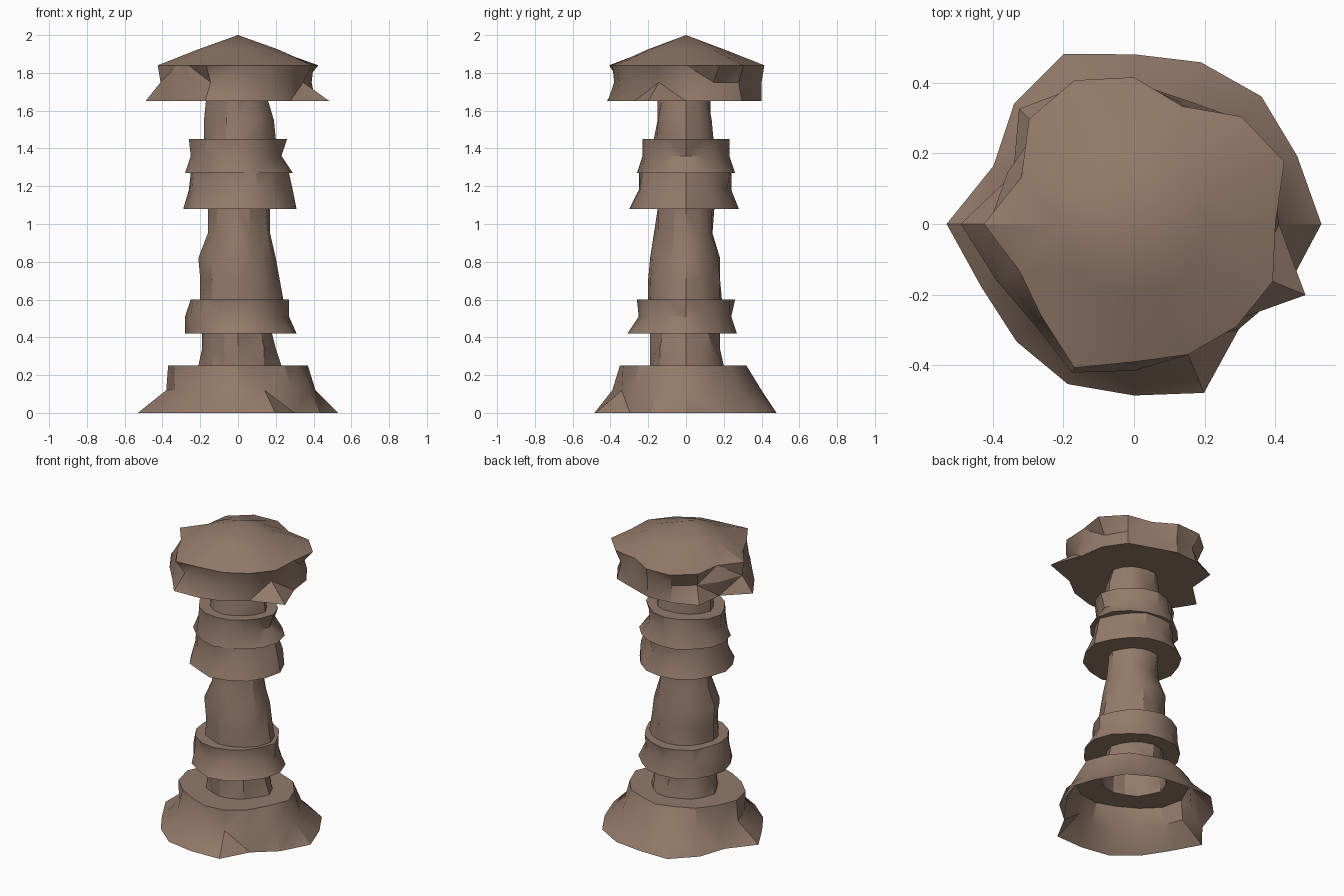
import bpy, bmesh, math, random

cube = bpy.data.objects.get("Cube")
if cube:
    bpy.data.objects.remove(cube, do_unlink=True)

random.seed(7)
SIDES = 16

clay = bpy.data.materials.new("brown clay")
clay.use_nodes = True
colour = (0.29, 0.195, 0.145, 1)
clay.diffuse_color = colour
clay.node_tree.nodes["Principled BSDF"].inputs["Base Color"].default_value = colour


def uneven(right, back, left, front):
    """Radii around a hand-shaped ring, passing through its four reaches."""
    reach = [right, back, left, front, right]
    radii = []
    for i in range(SIDES):
        quarter, step = divmod(i, SIDES // 4)
        t = step / (SIDES // 4)
        r = reach[quarter] * (1 - t) + reach[quarter + 1] * t
        radii.append(r * (random.uniform(0.92, 1.02) if step else 1))
    return radii


def ring(z, radii):
    """One level ring of points."""
    points = []
    for i, r in enumerate(radii):
        a = math.tau * i / SIDES
        points.append((r * math.cos(a), r * math.sin(a), z))
    return points


def skin(name, rings, apex=None):
    """Join rings into a wall, with an optional point on top."""
    bm = bmesh.new()
    loops = [[bm.verts.new(p) for p in r] for r in rings]
    for low, high in zip(loops, loops[1:]):
        for i in range(SIDES):
            j = (i + 1) % SIDES
            bm.faces.new((low[i], low[j], high[j], high[i]))
    if apex:
        tip = bm.verts.new((0, 0, apex))
        for i in range(SIDES):
            bm.faces.new((loops[-1][i], loops[-1][(i + 1) % SIDES], tip))
    bmesh.ops.triangulate(bm, faces=bm.faces[:])
    mesh = bpy.data.meshes.new(name)
    bm.to_mesh(mesh)
    bm.free()
    mesh.materials.append(clay)
    obj = bpy.data.objects.new(name, mesh)
    bpy.context.collection.objects.link(obj)
    bpy.ops.object.select_all(action="DESELECT")
    obj.select_set(True)
    bpy.context.view_layer.objects.active = obj
    bpy.ops.object.shade_smooth_by_angle(angle=math.radians(32))
    return obj


# Shaft sections: open tubes between the collars
foot_shaft = [ring(.25, uneven(.23, .2, .21, .19)),
              ring(.34, uneven(.2, .18, .19, .19)),
              ring(.42, uneven(.18, .18, .19, .19))]
middle_shaft = [ring(.6, uneven(.24, .19, .2, .2)),
                ring(.71, uneven(.22, .18, .2, .2)),
                ring(.82, uneven(.2, .18, .21, .19)),
                ring(.95, uneven(.17, .14, .16, .17)),
                ring(1.08, uneven(.17, .15, .16, .15))]
upper_shaft = [ring(1.45, uneven(.2, .14, .18, .17)),
               ring(1.55, uneven(.19, .13, .18, .15)),
               ring(1.65, uneven(.16, .13, .17, .15))]
skin("foot_shaft", foot_shaft)
skin("middle_shaft", middle_shaft)
skin("upper_shaft", upper_shaft)

# Flared hollow base, open underneath
foot = [.53, .5, .51, .495, .48, .52, .48, .43,
        .53, .467, .47, .49, .485, .517, .42, .47]
skin("base", [ring(0, foot),
              ring(.12, uneven(.41, .4, .38, .39)),
              ring(.25, uneven(.37, .32, .37, .35)),
              foot_shaft[0]])

# Collars with flat undersides and tops
skin("lower_collar", [foot_shaft[-1],
                      ring(.42, uneven(.31, .27, .28, .31)),
                      ring(.51, uneven(.27, .24, .28, .25)),
                      ring(.6, uneven(.27, .26, .25, .26)),
                      middle_shaft[0]])
skin("upper_collar", [middle_shaft[-1],
                      ring(1.08, uneven(.31, .28, .29, .3)),
                      ring(1.18, uneven(.29, .24, .26, .25)),
                      ring(1.27, uneven(.27, .24, .25, .25)),
                      ring(1.27, uneven(.29, .26, .28, .26)),
                      ring(1.36, uneven(.23, .23, .25, .23)),
                      ring(1.45, uneven(.26, .23, .26, .23)),
                      upper_shaft[0]])

# Cap with a ragged rim and a low pointed top
brim = [.41, .42, .42, .38, .4, .42, .46, .37,
        .49, .42, .4, .455, .415, .4, .39, .525]
crown = [.4, .46, .43, .36, .415, .44, .42, .345,
         .425, .35, .37, .44, .39, .4, .41, .425]
skin("cap", [upper_shaft[-1],
             ring(1.65, brim),
             ring(1.75, uneven(.39, .4, .41, .38)),
             ring(1.84, crown),
             ring(1.925, uneven(.21, .2, .21, .2))], apex=2)
